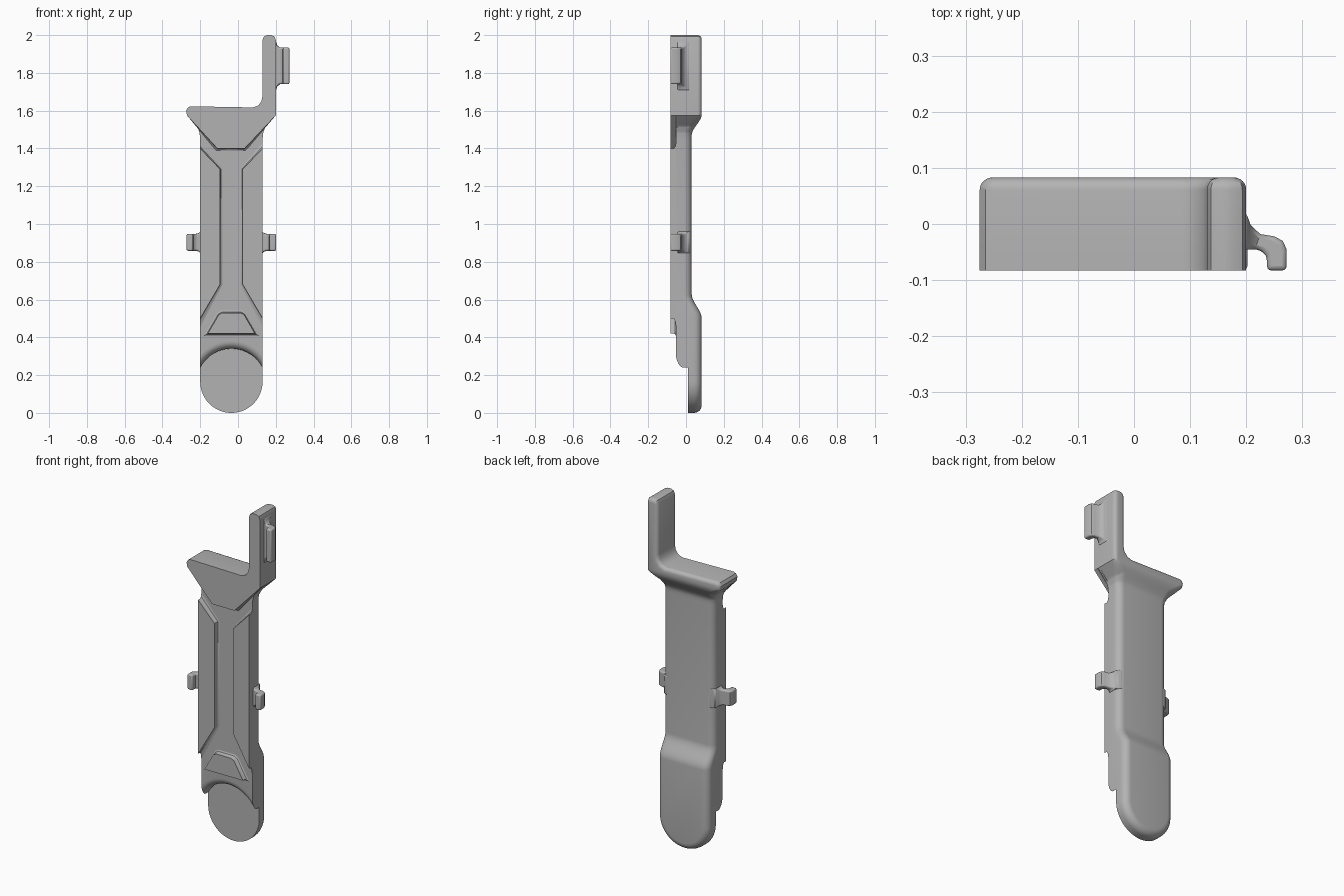
import bpy, bmesh, math
from mathutils import Vector

if "Cube" in bpy.data.objects:
    bpy.data.objects.remove(bpy.data.objects["Cube"], do_unlink=True)

FRONT, FLOOR, BACK = -0.083, -0.053, 0.083
MID, HALF = -0.035, 0.165          # centre line and half width of the bar

grey = bpy.data.materials.new("plain_grey")
grey.use_nodes = True
grey.diffuse_color = (0.45, 0.45, 0.45, 1)
grey.node_tree.nodes["Principled BSDF"].inputs["Base Color"].default_value = (0.45, 0.45, 0.45, 1)


def finish(bm, name, smooth=True):
    bmesh.ops.recalc_face_normals(bm, faces=bm.faces)
    mesh = bpy.data.meshes.new(name)
    bm.to_mesh(mesh)
    bm.free()
    mesh.materials.append(grey)
    obj = bpy.data.objects.new(name, mesh)
    bpy.context.collection.objects.link(obj)
    bpy.ops.object.select_all(action='DESELECT')
    obj.select_set(True)
    bpy.context.view_layer.objects.active = obj
    if smooth:
        bpy.ops.object.shade_smooth_by_angle(angle=math.radians(35))
    return obj


def loft(rings):
    """Skin a closed solid through rings of equal size."""
    bm = bmesh.new()
    loops = [[bm.verts.new(p) for p in ring] for ring in rings]
    n = len(loops[0])
    for a, b in zip(loops, loops[1:]):
        for i in range(n):
            j = (i + 1) % n
            bm.faces.new((a[i], a[j], b[j], b[i]))
    bm.faces.new(loops[0])
    bm.faces.new(loops[-1])
    return bm


def offset(points, amount):
    """Mitred outward offset of a counter-clockwise outline."""
    pts = [Vector(p) for p in points]
    out = []
    for i, p in enumerate(pts):
        d1 = (p - pts[i - 1]).normalized()
        d2 = (pts[(i + 1) % len(pts)] - p).normalized()
        n1, n2 = Vector((d1.y, -d1.x)), Vector((d2.y, -d2.x))
        out.append(p + (n1 + n2) / (1 + n1.dot(n2)) * amount(p))
    return out


def ring(points, y):
    return [(p[0], y, p[1]) for p in points]


# Outline of the whole piece: round foot, straight bar, flared head with post
foot = [(MID + HALF * math.cos(a), HALF + HALF * math.sin(a))
        for a in (math.pi + math.pi * i / 32 for i in range(33))]
neck_l = [(-0.215, 1.515), (-0.204, 1.485), (-0.2, 1.45)]
neck_r = [(0.13, 1.45), (0.134, 1.485), (0.145, 1.515)]
head = [(0.2, 1.575), (0.2, 1.975), (0.193, 1.993), (0.175, 2), (0.155, 2),
        (0.137, 1.993), (0.13, 1.975), (0.13, 1.68), (0.124, 1.65),
        (0.107, 1.627), (0.08, 1.617), (-0.25, 1.623), (-0.265, 1.617),
        (-0.275, 1.6), (-0.27, 1.575)]
outline = foot + neck_r + head + neck_l


def radius(p):
    return 0.022 if p.y > 1.52 else 0.04


# Body with a rounded back rim
rings = [ring(outline, FLOOR)]
for k in range(7):
    a = math.pi / 2 * k / 6
    inset = offset(outline, lambda p: -radius(p) * (1 - math.cos(a)))
    rings.append([(q.x, BACK - radius(Vector(p)) * (1 - math.sin(a)), q.y)
                  for p, q in zip(outline, inset)])
bm = loft(rings)


def smoothstep(z, lo, hi):
    t = min(max((z - lo) / (hi - lo), 0), 1)
    return t * t * (3 - 2 * t)


# Thin the middle of the back between two soft ramps
for lo, hi in ((0.5, 0.63), (1.47, 1.58)):
    for i in range(11):
        z = lo + (hi - lo) * i / 10
        bmesh.ops.bisect_plane(bm, geom=bm.verts[:] + bm.edges[:] + bm.faces[:],
                               plane_co=(0, 0, z), plane_no=(0, 0, 1))
for v in bm.verts:
    if v.co.y > FLOOR + 0.001:
        v.co.y -= 0.053 * (smoothstep(v.co.z, 0.5, 0.63) - smoothstep(v.co.z, 1.47, 1.58))
body = finish(bm, "body", smooth=False)

# Arched cut with a rounded lip that bares the flat round foot
lip = [(0.01, 0.186), (-0.013, 0.186)]
lip += [(-0.013 - 0.04 * math.sin(a), 0.226 - 0.04 * math.cos(a))
        for a in (math.pi / 2 * i / 6 for i in range(1, 7))]
lip.append((-0.2, 0.226))
turn = [2 * math.pi * i / 96 for i in range(96)]
cutter = finish(loft([[(MID + r * math.cos(t), y, 0.154 + r * math.sin(t)) for t in turn]
                      for y, r in lip]), "arch_cutter", smooth=False)
cutter.hide_render = True
cut = body.modifiers.new("arch", 'BOOLEAN')
cut.operation, cut.object, cut.solver = 'DIFFERENCE', cutter, 'EXACT'
bpy.ops.object.select_all(action='DESELECT')
body.select_set(True)
bpy.context.view_layer.objects.active = body
bpy.ops.object.modifier_apply(modifier="arch")
bpy.data.objects.remove(cutter, do_unlink=True)
bpy.ops.object.shade_smooth_by_angle(angle=math.radians(35))


def pad(name, points, x_lo, x_hi):
    """Raised front plate with a small fillet where it meets the floor."""
    rings = [ring(points, FRONT)]
    for y, flare in ((FLOOR - 0.012, 0), (FLOOR - 0.004, 0.004), (FLOOR, 0.012), (FLOOR + 0.01, 0.012)):
        wide = offset(points, lambda p: flare if p.y < 1.55 else 0)
        rings.append(ring([(min(max(q.x, x_lo), x_hi), q.y) for q in wide], y))
    return finish(loft(rings), name)


pad("head_plate", [(-0.11, 1.4), (0.035, 1.4)] + head, -0.275, 0.2)
rail = [(-0.2, 0.5), (-0.095, 0.68), (-0.095, 1.29), (-0.2, 1.4)]
pad("right_rail", rail, MID - HALF, MID + HALF)
pad("left_rail", [(2 * MID - x, z) for x, z in reversed(rail)], MID - HALF, MID + HALF)
pad("lower_pad", [(-0.16, 0.42), (0.09, 0.42), (0.032, 0.52), (0.015, 0.53),
                  (-0.085, 0.53), (-0.102, 0.52)], MID - HALF, MID + HALF)

# Hook section: outer x, y, inner x, y, share of the root flare
HOOK = [(-0.03, 0.03, -0.03, -0.045, 1), (0, 0.02, 0, -0.045, 1),
        (0.008, -0.002, 0.006, -0.045, 0.35), (0.025, -0.018, 0.016, -0.045, 0),
        (0.05, -0.022, 0.026, -0.048, 0), (0.065, -0.03, 0.035, -0.056, 0),
        (0.072, -0.045, 0.037, -0.066, 0), (0.072, FRONT, 0.037, FRONT, 0)]


def hook(name, x, z, half, root, side):
    rings = []
    for ox, oy, ix, iy, flare in HOOK:
        h = half + root * flare
        rings.append([(x + side * ox, oy, z + h), (x + side * ox, oy, z - h),
                      (x + side * ix, iy, z - h), (x + side * ix, iy, z + h)])
    obj = finish(loft(rings), name)
    bevel = obj.modifiers.new("soft_edges", 'BEVEL')
    bevel.width, bevel.segments, bevel.angle_limit = 0.008, 3, math.radians(50)


hook("post_hook", 0.2, 1.837, 0.097, 0.035, 1)
hook("left_hook", MID + HALF, 0.903, 0.045, 0.012, 1)
hook("right_hook", MID - HALF, 0.903, 0.045, 0.012, -1)
